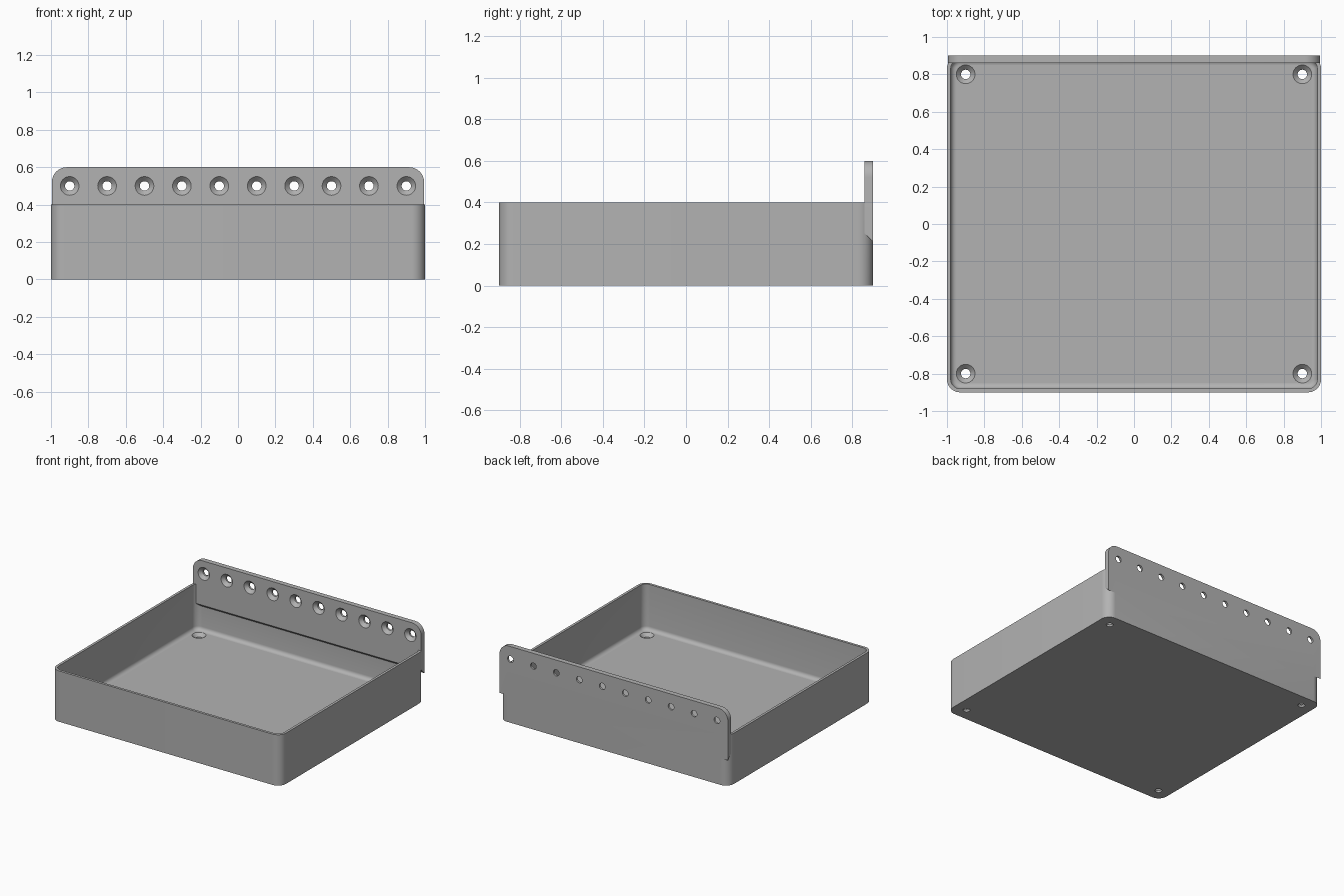
import bpy, bmesh
from math import sin, cos, pi, radians
from mathutils import Matrix, Vector

cube = bpy.data.objects.get("Cube")
if cube:
    bpy.data.objects.remove(cube, do_unlink=True)

HX, HY, TRAY_H = 1.0, 0.9, 0.4
WALL, FLOOR, RADIUS, FILLET = 0.02, 0.04, 0.07, 0.03
PLATE_X, PLATE_Y, PLATE_TOP = 0.995, 0.86, 0.6

grey = bpy.data.materials.new("light grey")
grey.use_nodes = True
colour = (0.45, 0.45, 0.45, 1)
grey.diffuse_color = colour
grey.node_tree.nodes["Principled BSDF"].inputs["Base Color"].default_value = colour


def make_object(name, bm):
    bmesh.ops.recalc_face_normals(bm, faces=bm.faces)
    mesh = bpy.data.meshes.new(name)
    bm.to_mesh(mesh)
    bm.free()
    mesh.materials.append(grey)
    obj = bpy.data.objects.new(name, mesh)
    bpy.context.collection.objects.link(obj)
    return obj


def loft(bm, rings):
    """Skin a list of equal point rings and cap both ends."""
    loops = [[bm.verts.new(p) for p in ring] for ring in rings]
    for a, b in zip(loops, loops[1:]):
        for i in range(len(a)):
            j = (i + 1) % len(a)
            bm.faces.new((a[i], a[j], b[j], b[i]))
    bm.faces.new(loops[0])
    bm.faces.new(loops[-1])


def rounded_ring(inset, z, steps=10):
    r = max(RADIUS - inset, 0.012)
    cx, cy = HX - inset - r, HY - inset - r
    ring = []
    for k, (sx, sy) in enumerate(((1, 1), (-1, 1), (-1, -1), (1, -1))):
        for i in range(steps + 1):
            a = (k + i / steps) * pi / 2
            ring.append((sx * cx + r * cos(a), sy * cy + r * sin(a), z))
    return ring


def boolean(target, other, operation):
    mod = target.modifiers.new(operation.lower(), 'BOOLEAN')
    mod.operation, mod.object, mod.solver = operation, other, 'EXACT'
    bpy.context.view_layer.objects.active = target
    bpy.ops.object.modifier_apply(modifier=mod.name)
    bpy.data.objects.remove(other, do_unlink=True)


# Open tray with a filleted floor
bm = bmesh.new()
rings = [rounded_ring(0, 0), rounded_ring(0, TRAY_H), rounded_ring(WALL, TRAY_H)]
for i in range(7):
    a = i / 6 * pi / 2
    rings.append(rounded_ring(WALL + FILLET * (1 - cos(a)),
                              FLOOR + FILLET * (1 - sin(a))))
loft(bm, rings)
tray = make_object("tray", bm)

# Raised back plate with rounded top corners and sloped underside
def plate_ring(y, bottom, r=0.08, steps=10):
    ring = [(-PLATE_X, y, bottom), (PLATE_X, y, bottom)]
    for side in (0, 1):
        for i in range(steps + 1):
            a = (side + i / steps) * pi / 2
            cx = (PLATE_X - r) * (1 - 2 * side)
            ring.append((cx + r * cos(a), y, PLATE_TOP - r + r * sin(a)))
    return ring

bm = bmesh.new()
loft(bm, [plate_ring(PLATE_Y, 0.25), plate_ring(HY, 0.21)])
boolean(tray, make_object("back_plate", bm), 'UNION')

# Countersunk screw holes in the plate and the floor
profile = ((0.054, 0.004), (0.025, -0.025), (0.025, -0.06))

def add_cutter(bm, matrix, sides=32):
    loft(bm, [[matrix @ Vector((r * cos(2 * pi * i / sides),
                                r * sin(2 * pi * i / sides), z))
               for i in range(sides)] for r, z in profile])

bm = bmesh.new()
for i in range(10):
    add_cutter(bm, Matrix.Translation((-0.9 + 0.2 * i, PLATE_Y, 0.5))
               @ Matrix.Rotation(radians(90), 4, 'X'))
for x in (-0.9, 0.9):
    for y in (-0.8, 0.8):
        add_cutter(bm, Matrix.Translation((x, y, FLOOR)))
boolean(tray, make_object("hole_cutter", bm), 'DIFFERENCE')

# Smooth curves, crisp edges
bpy.ops.object.select_all(action='DESELECT')
tray.select_set(True)
bpy.context.view_layer.objects.active = tray
bpy.ops.object.shade_smooth_by_angle(angle=radians(30))
